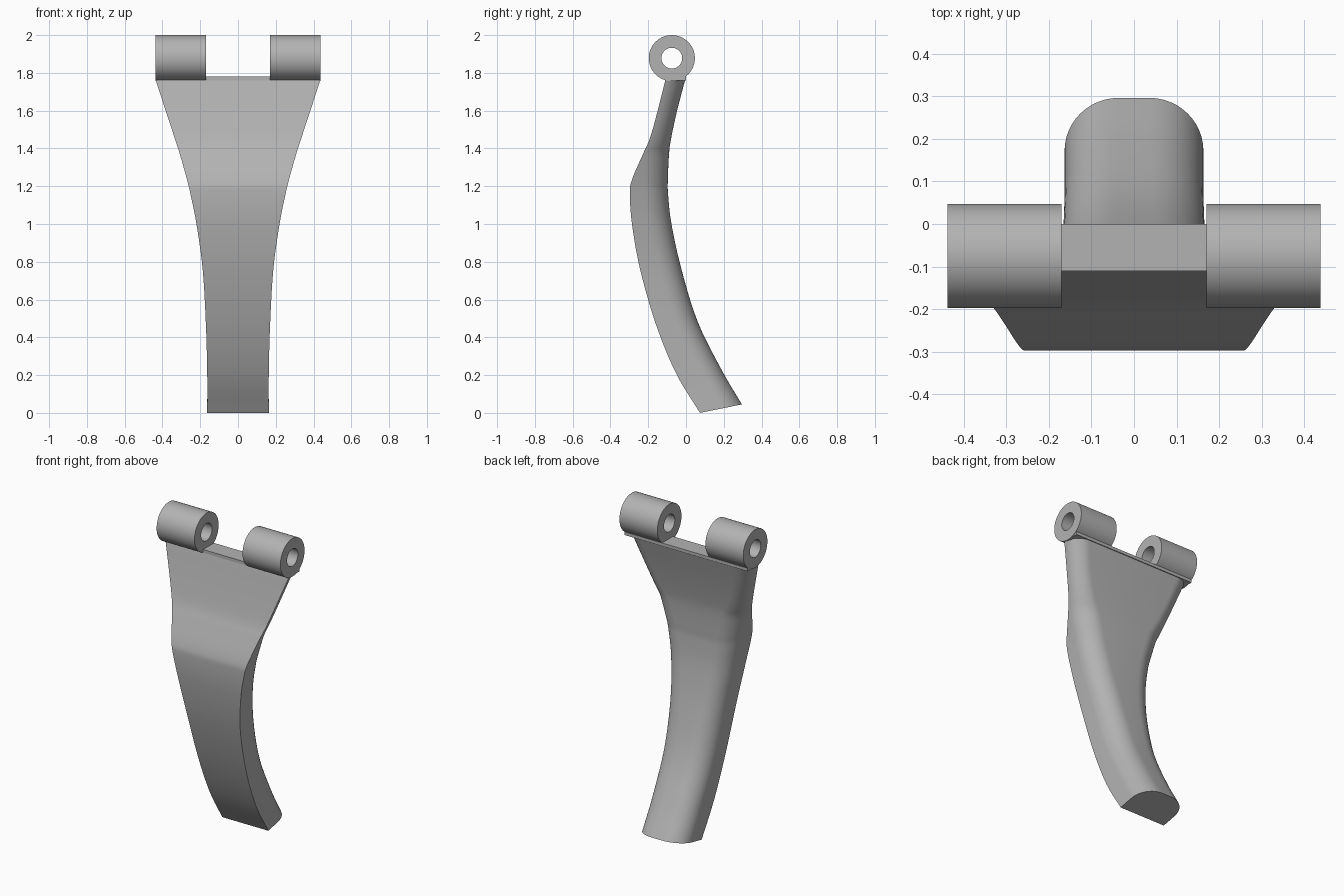
import bpy
import bmesh
from math import sin, cos, pi, radians
from mathutils import Vector

cube = bpy.data.objects.get("Cube")
if cube:
    bpy.data.objects.remove(cube, do_unlink=True)

# Single grey material
grey = bpy.data.materials.new("plain grey")
grey.use_nodes = True
colour = (0.45, 0.45, 0.45, 1)
grey.diffuse_color = colour
grey.node_tree.nodes["Principled BSDF"].inputs["Base Color"].default_value = colour


def finish(bm, name):
    """Turn a bmesh into a smooth object with sharp edges kept."""
    bmesh.ops.recalc_face_normals(bm, faces=bm.faces)
    mesh = bpy.data.meshes.new(name)
    bm.to_mesh(mesh)
    bm.free()
    mesh.materials.append(grey)
    obj = bpy.data.objects.new(name, mesh)
    bpy.context.collection.objects.link(obj)
    bpy.ops.object.select_all(action="DESELECT")
    obj.select_set(True)
    bpy.context.view_layer.objects.active = obj
    bpy.ops.object.shade_smooth_by_angle(angle=radians(30))
    return obj


def bridge(bm, a, b):
    """Join two closed rings of vertices with quads."""
    n = len(a)
    for i in range(n):
        j = (i + 1) % n
        bm.faces.new((a[i], a[j], b[j], b[i]))


# Blade stations: front y, front z, back y, back z, half width
stations = [Vector(s) for s in (
    (0.074, 0, 0.296, 0.045, 0.163),
    (-0.053, 0.21, 0.19, 0.225, 0.163),
    (-0.159, 0.468, 0.063, 0.48, 0.17),
    (-0.243, 0.76, -0.024, 0.76, 0.187),
    (-0.286, 1, -0.077, 1, 0.22),
    (-0.297, 1.16, -0.095, 1.16, 0.252),
    (-0.286, 1.235, -0.096, 1.235, 0.27),
    (-0.228, 1.37, -0.09, 1.37, 0.308),
    (-0.19, 1.457, -0.078, 1.457, 0.336),
    (-0.15, 1.6, -0.047, 1.6, 0.383),
    (-0.11, 1.76, -0.004, 1.765, 0.435),
)]


def smooth_path(points, steps):
    """Catmull-Rom interpolation through the stations."""
    ends = [2 * points[0] - points[1]] + points + [2 * points[-1] - points[-2]]
    for a, b, c, d in zip(ends, ends[1:], ends[2:], ends[3:]):
        for k in range(steps):
            t = k / steps
            yield (b * 2 + (c - a) * t + (2 * a - 5 * b + 4 * c - d) * t**2
                   + (3 * b - a - 3 * c + d) * t**3) / 2
    yield points[-1]


def blade_section(bm, station, arc=12):
    """Flat front, straight sides and a back with rounded corners."""
    front, back = Vector(station[0:2]), Vector(station[2:4])
    half = station[4]
    thick = (back - front).length
    r = min(0.127, thick * 0.95)
    right = [(half, 0)]
    for k in range(arc + 1):
        a = k / arc * pi / 2
        right.append((half - r + r * cos(a), thick - r + r * sin(a)))
    outline = right + [(-x, d) for x, d in reversed(right)]
    ring = []
    for x, d in outline:
        y, z = front.lerp(back, d / thick)
        ring.append(bm.verts.new((x, y, z)))
    return ring


# Curved blade
bm = bmesh.new()
rings = [blade_section(bm, s) for s in smooth_path(stations, 5)]
for low, high in zip(rings, rings[1:]):
    bridge(bm, low, high)
bm.faces.new(rings[0])
bm.faces.new(rings[-1])
finish(bm, "blade")

# Thin plate across the top of the blade
bm = bmesh.new()
bmesh.ops.create_cube(bm, size=1)
bmesh.ops.scale(bm, vec=(0.87, 0.11, 0.02), verts=bm.verts)
bmesh.ops.translate(bm, vec=(0, -0.055, 1.77), verts=bm.verts)
finish(bm, "top_plate")


def hinge_barrel(name, side):
    """Hollow barrel lying along x."""
    bm = bmesh.new()
    n = 64
    profile = ((0.17, 0.122), (0.438, 0.122), (0.438, 0.055), (0.17, 0.055))
    loops = [[bm.verts.new((side * x, -0.075 + r * cos(2 * pi * i / n),
                            1.878 + r * sin(2 * pi * i / n)))
              for i in range(n)] for x, r in profile]
    for a, b in zip(loops, loops[1:] + loops[:1]):
        bridge(bm, a, b)
    finish(bm, name)


hinge_barrel("left_hinge_barrel", 1)
hinge_barrel("right_hinge_barrel", -1)
